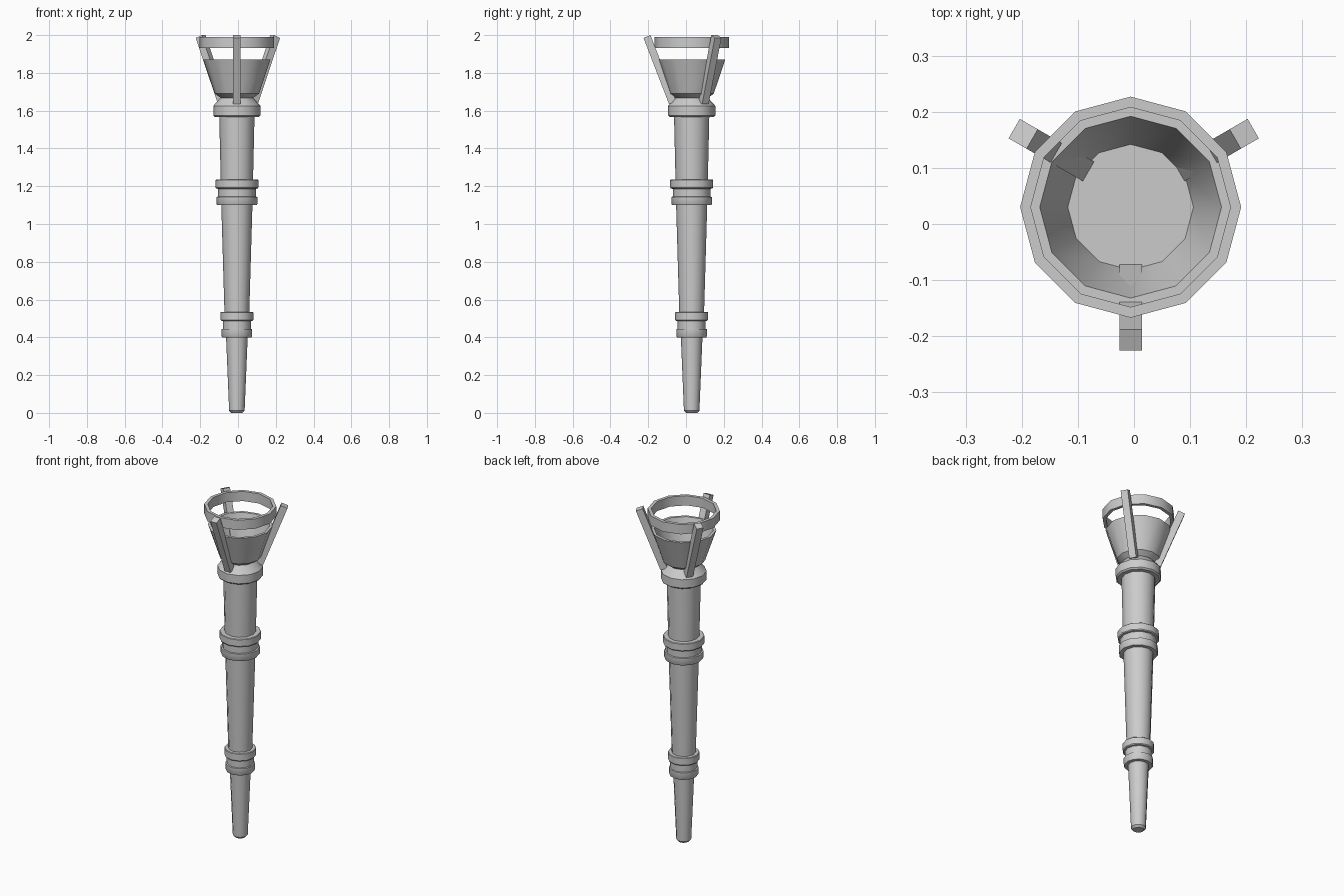
import bpy, bmesh, math
from mathutils import Vector

if "Cube" in bpy.data.objects:
    bpy.data.objects.remove(bpy.data.objects["Cube"])

CX, CY, SIDES = -0.006, 0.03, 12


def finish(name, bm):
    bmesh.ops.recalc_face_normals(bm, faces=bm.faces[:])
    me = bpy.data.meshes.new(name)
    bm.to_mesh(me)
    bm.free()
    ob = bpy.data.objects.new(name, me)
    bpy.context.collection.objects.link(ob)
    bpy.ops.object.select_all(action='DESELECT')
    ob.select_set(True)
    bpy.context.view_layer.objects.active = ob
    bpy.ops.object.shade_smooth_by_angle(angle=math.radians(35))
    return ob


def lathe(name, profile, loop=False):
    """Revolve (radius, z) points; open profiles are capped at both ends."""
    bm = bmesh.new()
    rings = []
    for r, z in profile:
        rings.append([bm.verts.new((CX + r * math.cos(2 * math.pi * i / SIDES),
                                    CY + r * math.sin(2 * math.pi * i / SIDES), z))
                      for i in range(SIDES)])
    pairs = list(zip(rings, rings[1:]))
    if loop:
        pairs.append((rings[-1], rings[0]))
    for a, b in pairs:
        for i in range(SIDES):
            j = (i + 1) % SIDES
            bm.faces.new((a[i], a[j], b[j], b[i]))
    if not loop:
        bm.faces.new(rings[0])
        bm.faces.new(rings[-1])
    return finish(name, bm)


def arm(name, tip, degrees):
    """Square bar leaning outward; tip is the middle of its outer top edge."""
    d = Vector((math.cos(math.radians(degrees)), math.sin(math.radians(degrees)), 0))
    side = Vector((-d.y, d.x, 0)) * 0.02
    section = [(0, 1.985), (-0.037, 2.0), (-0.172, 1.65), (-0.135, 1.635)]
    bm = bmesh.new()
    ends = [[bm.verts.new(Vector((tip[0], tip[1], z)) + d * r + side * s)
             for r, z in section] for s in (-1, 1)]
    for e in ends:
        bm.faces.new(e)
    for i in range(4):
        j = (i + 1) % 4
        bm.faces.new((ends[0][i], ends[0][j], ends[1][j], ends[1][i]))
    return finish(name, bm)


# Tapered shaft sections
lathe("lower_shaft", [(0.03, 0.0), (0.041, 0.012), (0.058, 0.42)])
lathe("middle_shaft", [(0.065, 0.51), (0.083, 1.12)])
lathe("upper_shaft", [(0.085, 1.21), (0.094, 1.60)])

# Double grip rings with a neck between
for name, z, top, neck, low in (("lower_grip", 0.40, 0.087, 0.074, 0.081),
                                ("upper_grip", 1.10, 0.114, 0.1, 0.108)):
    lathe(name, [(low - 0.004, z), (low, z + 0.006), (low, z + 0.043),
                 (neck, z + 0.045), (neck, z + 0.086), (top - 0.004, z + 0.088),
                 (top, z + 0.093), (top, z + 0.132), (top - 0.003, z + 0.135)])

# Collar under the bowl
lathe("collar", [(0.117, 1.567), (0.125, 1.575), (0.125, 1.625), (0.119, 1.632),
                 (0.085, 1.67)])

# Hollow fuel bowl
lathe("bowl", [(0.085, 1.667), (0.117, 1.69), (0.178, 1.872), (0.162, 1.872),
               (0.112, 1.70)])

# Top hoop
lathe("hoop", [(0.197, 1.932), (0.197, 1.99), (0.178, 1.99), (0.178, 1.932)], loop=True)

# Three leaning arms
arm("front_arm", (-0.006, -0.225), -90)
arm("right_arm", (0.2125, 0.17), 30)
arm("left_arm", (-0.2135, 0.17), 150)
